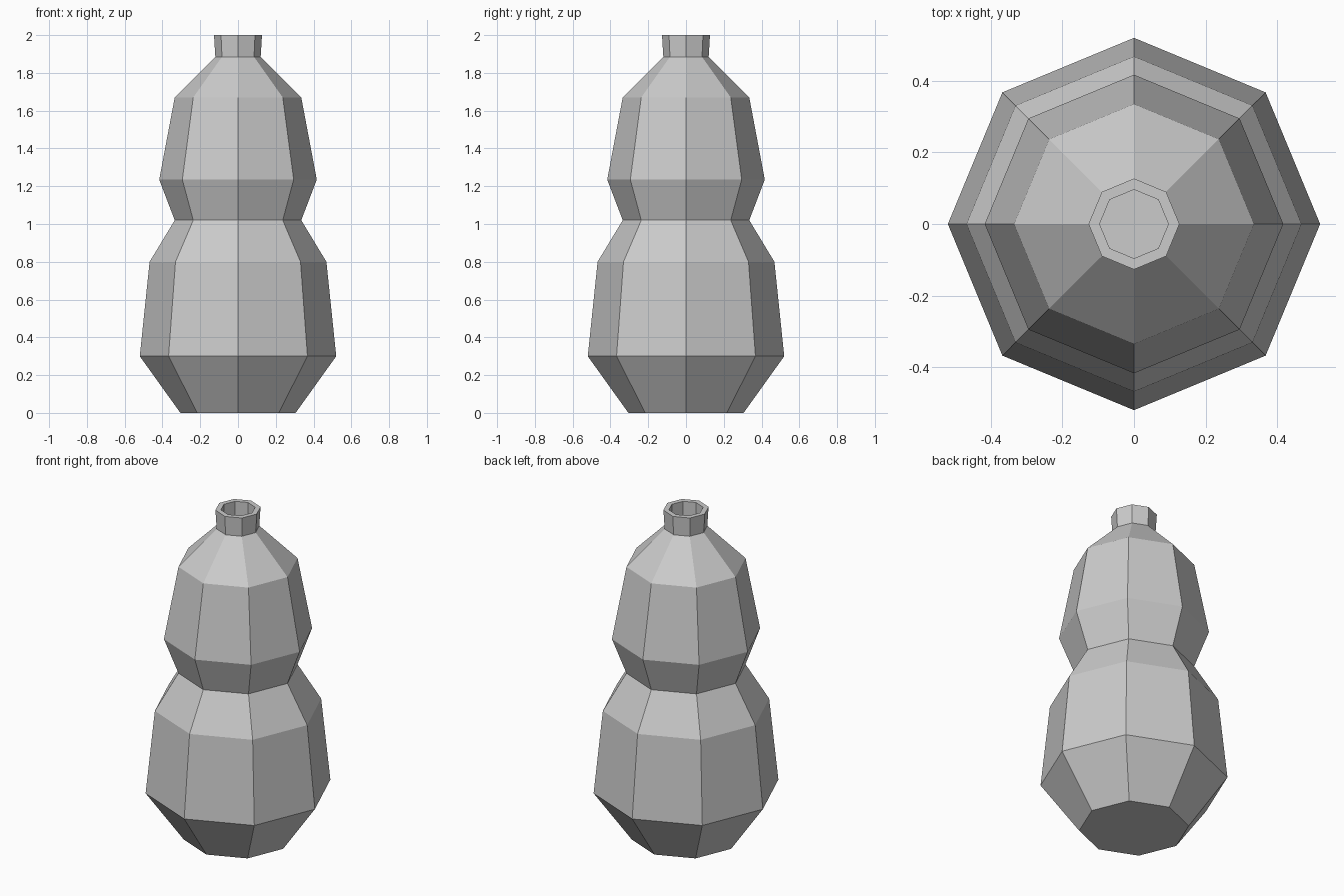
import bpy
import bmesh
from math import cos, sin, tau

SIDES = 8

cube = bpy.data.objects.get("Cube")
if cube:
    bpy.data.objects.remove(cube, do_unlink=True)

grey = bpy.data.materials.new("plain grey")
grey.use_nodes = True
grey.diffuse_color = (0.6, 0.6, 0.6, 1)
grey.node_tree.nodes["Principled BSDF"].inputs["Base Color"].default_value = (0.6, 0.6, 0.6, 1)


def turned(name, profile):
    """Sweep (radius, height) points round z and cap both ends."""
    bm = bmesh.new()
    rings = [[bm.verts.new((r * cos(tau * i / SIDES), r * sin(tau * i / SIDES), z))
              for i in range(SIDES)] for r, z in profile]
    for low, high in zip(rings, rings[1:]):
        for i in range(SIDES):
            j = (i + 1) % SIDES
            bm.faces.new((low[i], low[j], high[j], high[i]))
    bm.faces.new(rings[0][::-1])
    bm.faces.new(rings[-1])
    mesh = bpy.data.meshes.new(name)
    bm.to_mesh(mesh)
    bm.free()
    mesh.materials.append(grey)
    obj = bpy.data.objects.new(name, mesh)
    bpy.context.collection.objects.link(obj)
    return obj


# One closed shell: lower bulb, waist, upper bulb, collar and hollow mouth
lower_bulb = [(0.305, 0), (0.52, 0.3), (0.468, 0.8)]
waist = [(0.335, 1.02)]
upper_bulb = [(0.417, 1.235), (0.335, 1.67)]
collar = [(0.12, 1.885), (0.127, 2)]
mouth = [(0.096, 2), (0.096, 1.89)]
turned("gourd_bottle", lower_bulb + waist + upper_bulb + collar + mouth)
